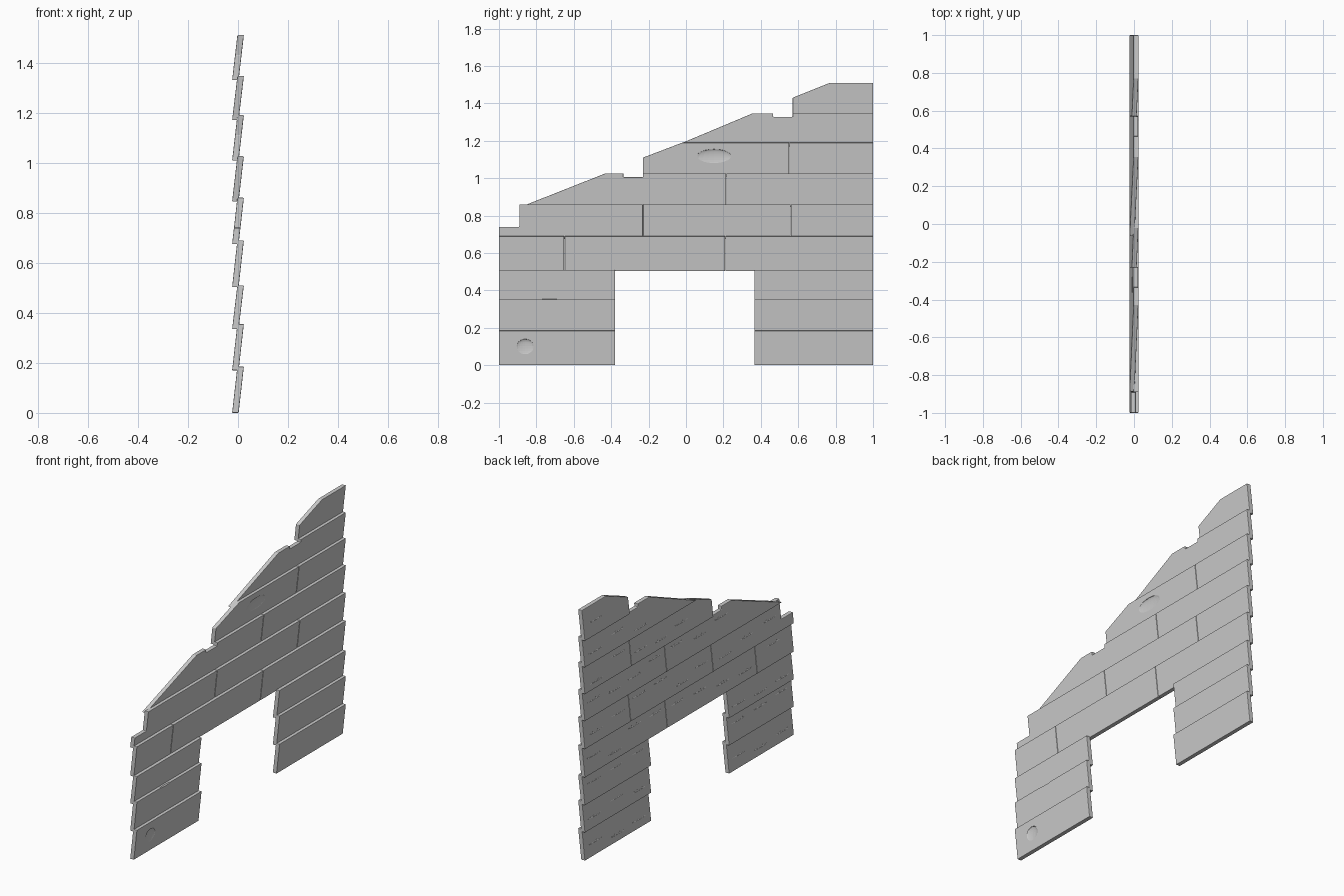
import bpy, bmesh, random
from mathutils import Matrix

if "Cube" in bpy.data.objects:
    bpy.data.objects.remove(bpy.data.objects["Cube"])
random.seed(4)

THICK = 0.026     # board thickness
LEAN = 0.021      # how far a board's top leans towards +x


def lean_x(z, z0, z1):
    return -0.0235 + LEAN * (z - z0) / (z1 - z0)


def new_object(name, bm):
    mesh = bpy.data.meshes.new(name)
    bm.to_mesh(mesh)
    bm.free()
    ob = bpy.data.objects.new(name, mesh)
    bpy.context.collection.objects.link(ob)
    return ob


def board(name, profile, z0, z1):
    """Extrude a (y, z) outline along x, leaning like overlapped siding."""
    bm = bmesh.new()
    back = [bm.verts.new((lean_x(z, z0, z1), y, z)) for y, z in profile]
    front = [bm.verts.new((v.co.x + THICK, v.co.y, v.co.z)) for v in back]
    bm.faces.new(back)
    bm.faces.new(front[::-1])
    n = len(back)
    for i in range(n):
        j = (i + 1) % n
        bm.faces.new((back[i], front[i], front[j], back[j]))
    bmesh.ops.recalc_face_normals(bm, faces=bm.faces)
    ob = new_object(name, bm)
    bev = ob.modifiers.new("worn_edges", 'BEVEL')
    bev.width = 0.003
    bev.segments = 2
    bev.limit_method = 'ANGLE'
    return ob


def carve(ob, name, blobs):
    """Cut shallow ellipsoids (centre, radii) out of a board."""
    bm = bmesh.new()
    for centre, radii in blobs:
        m = Matrix.Translation(centre) @ Matrix.Diagonal((*radii, 1))
        bmesh.ops.create_uvsphere(bm, u_segments=20, v_segments=12, radius=1, matrix=m)
    cutter = new_object(name, bm)
    cutter.hide_render = True
    cutter.hide_set(True)
    mod = ob.modifiers.new(name, 'BOOLEAN')
    mod.operation = 'DIFFERENCE'
    mod.solver = 'EXACT'
    mod.object = cutter


def box(y0, y1, z0, z1):
    return [(y0, z0), (y1, z0), (y1, z1), (y0, z1)]


# Bottom and top height of each course of siding
rows = [(0, .185), (.17, .355), (.335, .51), (.503, .69), (.675, .86),
        (.845, 1.026), (1.008, 1.19), (1.17, 1.346), (1.33, 1.51)]
G = 0.001  # half gap at butt joints

pieces = {}
# Leg boards either side of the doorway
for r in range(3):
    z0, z1 = rows[r]
    pieces["left_leg_board_%d" % r] = (r, box(-1, -.38, z0, z1))
    pieces["right_leg_board_%d" % r] = (r, box(.365, 1, z0, z1))

# Lintel course over the doorway
for i, (a, b) in enumerate([(-1, -.65), (-.65, .21), (.21, 1)]):
    pieces["lintel_board_%d" % i] = (3, box(a + G * (i > 0), b - G * (i < 2), *rows[3]))

# Upper courses: stepped / sloped left boards, plain right boards
z0, z1 = rows[4]
pieces["course_5_left"] = (4, [(-1, z0), (-.23 - G, z0), (-.23 - G, z1), (-.89, z1), (-.89, .74), (-1, .74)])
pieces["course_5_middle"] = (4, box(-.23 + G, .56 - G, z0, z1))
pieces["course_5_right"] = (4, box(.56 + G, 1, z0, z1))
z0, z1 = rows[5]
pieces["course_6_left"] = (5, [(-.888, z0), (.215 - G, z0), (.215 - G, z1), (-.23, z1), (-.23, 1.005),
                               (-.335, 1.005), (-.335, z1), (-.43, z1)])
pieces["course_6_right"] = (5, box(.215 + G, 1, z0, z1))
z0, z1 = rows[6]
pieces["course_7_left"] = (6, [(-.23, z0), (.552 - G, z0), (.552 - G, z1), (-.02, z1), (-.23, 1.11)])
pieces["course_7_right"] = (6, box(.552 + G, 1, z0, z1))
z0, z1 = rows[7]
pieces["course_8"] = (7, [(-.065, z0), (1, z0), (1, z1), (.57, z1), (.57, 1.328), (.465, 1.328),
                          (.465, z1), (.355, z1)])
z0, z1 = rows[8]
pieces["course_9"] = (8, [(.57, z0), (1, z0), (1, z1), (.77, z1), (.57, 1.43)])

boards = {}
for name, (r, profile) in pieces.items():
    z0, z1 = rows[r]
    ob = boards[name] = board(name, profile, z0, z1)
    # Wood grain gouges on the inner (-x) face
    top = [p[0] for p in profile if p[1] > z1 - .01]
    ya, yb = min(top), max(top)
    count = max(1, int((yb - ya) / .18))
    step = (yb - ya) / count
    blobs = []
    for i in range(count):
        length = min(.07, step * .38)
        y = ya + (i + .5) * step
        z = z0 + (z1 - z0) * random.uniform(.2, .75)
        blobs.append(((lean_x(z, z0, z1) - .0005, y, z), (.002, length, .005)))
    carve(ob, name + "_grain_cutter", blobs)

# Shallow dents in the outer (+x) face
for name, y, z, ry, rz in [("course_7_left", .15, 1.11, .10, .045), ("left_leg_board_0", -.86, .09, .05, .05)]:
    face = lean_x(z, *rows[pieces[name][0]]) + THICK
    carve(boards[name], name + "_dent_cutter", [((face + .005, y, z), (.011, ry, rz))])

# Splintered chip on a leg board's upper edge
carve(boards["left_leg_board_1"], "chip_cutter", [((.026, -.73, .359), (.012, .06, .009))])
